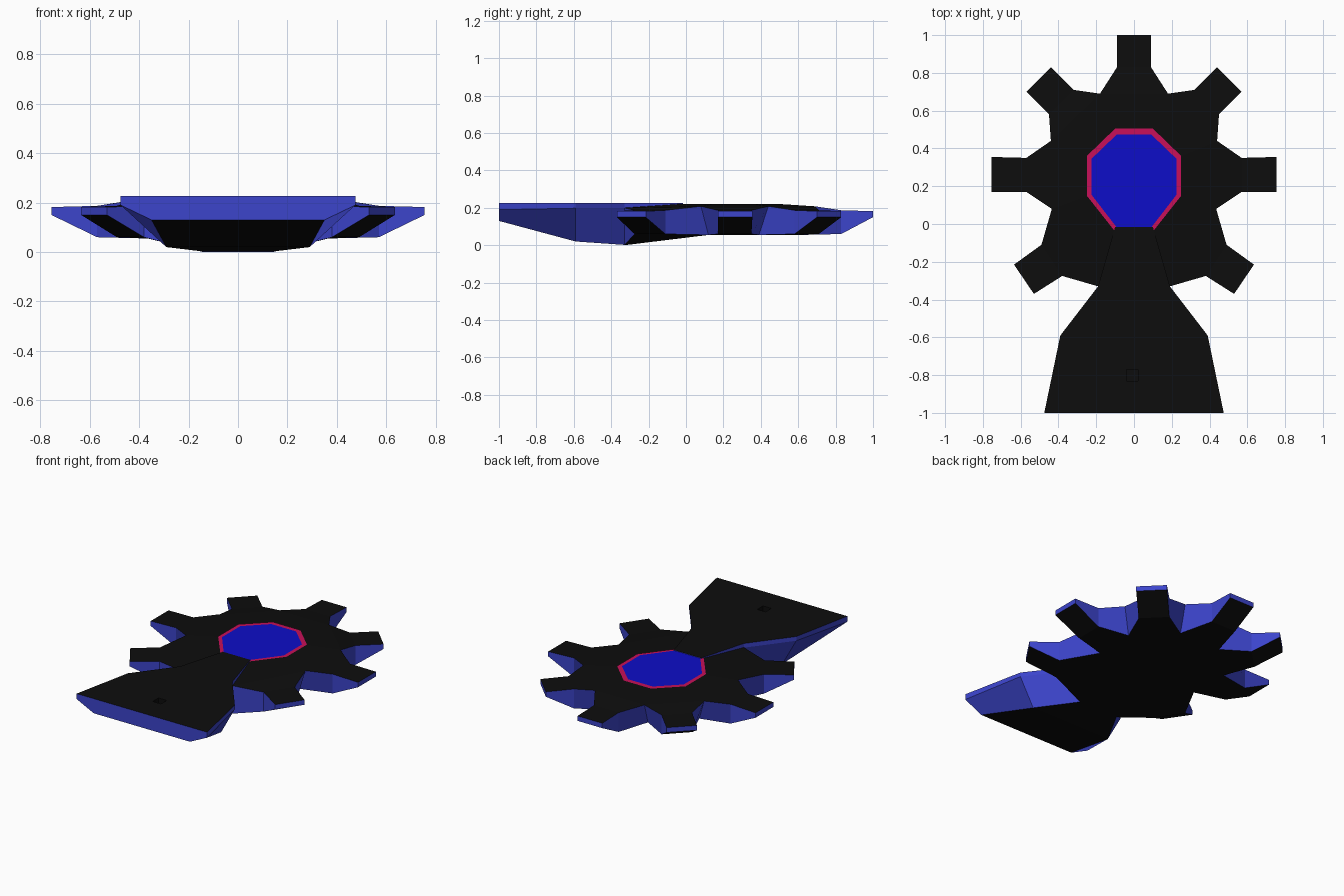
import bpy
import bmesh
from mathutils import Vector

if "Cube" in bpy.data.objects:
    bpy.data.objects.remove(bpy.data.objects["Cube"], do_unlink=True)


def material(name, rgb):
    m = bpy.data.materials.new(name)
    m.use_nodes = True
    m.diffuse_color = (*rgb, 1)
    m.node_tree.nodes["Principled BSDF"].inputs["Base Color"].default_value = (*rgb, 1)
    return m


BLACK, BLUE = 0, 1
hull_mats = [material("hull black", (0.004, 0.004, 0.004)),
             material("wall blue", (0.045, 0.058, 0.60))]
disc_mat = material("disc blue", (0.004, 0.004, 0.58))
rim_mat = material("rim crimson", (0.58, 0.005, 0.10))


def face(bm, points, mat=0):
    f = bm.faces.new([bm.verts.new(p) for p in points])
    f.material_index = mat
    return f


def finish(bm, name, mats):
    bmesh.ops.remove_doubles(bm, verts=bm.verts, dist=0.0005)
    bmesh.ops.recalc_face_normals(bm, faces=bm.faces)
    mesh = bpy.data.meshes.new(name)
    bm.to_mesh(mesh)
    bm.free()
    for m in mats:
        mesh.materials.append(m)
    ob = bpy.data.objects.new(name, mesh)
    bpy.context.collection.objects.link(ob)
    return ob


def flip(p):
    return (-p[0], *p[1:])


# Hub outline, right half, from the back to the front
deck = [(.10, .505, .22), (.25, .36, .22), (.25, .15, .22), (.10, -.04, .22)]
root_top = [(.18, .69, .208), (.44, .44, .208), (.435, .08, .208), (.19, -.33, .20)]
root_low = [(.15, .61, .055), (.37, .39, .055), (.365, .12, .055), (.14, -.33, 0)]
# Each arm: base pair then tip pair, in plan
back_arm = [(-.09, .83), (.09, .83), (-.09, 1.0), (.09, 1.0)]
side_arms = [[(.32, .71), (.45, .58), (.44, .83), (.57, .70)],
             [(.57, .35), (.57, .17), (.755, .355), (.755, .17)],
             [(.49, -.11), (.38, -.275), (.635, -.215), (.53, -.37)]]


def add_arm(bm, decks, tops, lows, plan):
    b0, b1, t0, t1 = plan
    upper = [tops, [(*b0, .187), (*b1, .187)], [(*t0, .182), (*t1, .182)]]
    lower = [lows, [(*b0, .06), (*b1, .06)], [(*t0, .15), (*t1, .15)]]
    face(bm, [decks[0], decks[1], tops[1], tops[0]])
    for i in range(2):
        for rows in (upper, lower):
            face(bm, [rows[i][0], rows[i][1], rows[i + 1][1], rows[i + 1][0]])
        for s in range(2):
            face(bm, [upper[i][s], upper[i + 1][s], lower[i + 1][s], lower[i][s]], BLUE)
    face(bm, [*upper[2], *reversed(lower[2])], BLUE)


# Hub with seven arms
bm = bmesh.new()
add_arm(bm, *[[flip(r[0]), r[0]] for r in (deck, root_top, root_low)], back_arm)
for i, plan in enumerate(side_arms):
    rows = [r[i:i + 2] for r in (deck, root_top, root_low)]
    add_arm(bm, *rows, plan)
    add_arm(bm, *[[flip(p) for p in r] for r in rows], [flip(p) for p in plan])
face(bm, deck + [flip(p) for p in reversed(deck)])
face(bm, root_low[:3] + [flip(p) for p in reversed(root_low[:3])])
face(bm, root_low[2:] + [flip(p) for p in reversed(root_low[2:])])
face(bm, [deck[3], root_top[3], flip(root_top[3]), flip(deck[3])])
face(bm, [root_top[3], root_low[3], flip(root_low[3]), flip(root_top[3])], BLUE)
finish(bm, "hub_with_arms", hull_mats)

# Ramp: sections of top edge, rim edge and bottom edge
sections = [[(.475, -1, .226), (.475, -1, .19), (.35, -1, .13)],
            [(.39, -.59, .226), (.39, -.59, .198), (.29, -.59, .02)],
            [(.19, -.33, .226), (.19, -.33, .198), (.14, -.33, .002)],
            [(.10, -.015, .226), (.10, -.015, .20), (.10, .10, .065)]]
bm = bmesh.new()
front_top = None
for a, b in zip(sections, sections[1:]):
    top = face(bm, [a[0], b[0], flip(b[0]), flip(a[0])])
    front_top = front_top or top
    face(bm, [a[2], b[2], flip(b[2]), flip(a[2])])
    for k in range(2):
        quad = [a[k], b[k], b[k + 1], a[k + 1]]
        face(bm, quad, BLUE)
        face(bm, [flip(p) for p in quad], BLUE)
for s in (sections[0], sections[-1]):
    face(bm, s + [flip(p) for p in reversed(s)], BLUE)

# Small socket in the ramp deck: blue walls, black floor
bmesh.ops.inset_individual(bm, faces=[front_top], thickness=.1)
for v in front_top.verts:
    v.co = Vector((-.01 + (.03 if v.co.x > 0 else -.03),
                   -.80 + (.03 if v.co.y > -.8 else -.03), .226))
walls = bmesh.ops.extrude_discrete_faces(bm, faces=[front_top])["faces"]
floor = walls[0]
top_loop = [v.co.copy() for v in floor.verts]
for v in floor.verts:
    v.co.z -= .045
for i, p in enumerate(top_loop):
    q = top_loop[(i + 1) % len(top_loop)]
    drop = Vector((0, 0, .045))
    face(bm, [p, q, q - drop, p - drop], BLUE)
finish(bm, "ramp", hull_mats)

# Central disc and its crimson rim, open toward the ramp
inner = [(.09, .475), (.225, .345), (.225, .155), (.09, -.02)]
outer = [p[:2] for p in deck]
Z = .2235
bm = bmesh.new()
face(bm, [(*p, Z) for p in inner + [flip(p) for p in reversed(inner)]])
finish(bm, "central_disc", [disc_mat])

bm = bmesh.new()
inside = [flip(p) for p in reversed(inner)] + inner
outside = [flip(p) for p in reversed(outer)] + outer
for i in range(len(inside) - 1):
    face(bm, [(*p, Z) for p in (inside[i], inside[i + 1], outside[i + 1], outside[i])])
finish(bm, "disc_rim", [rim_mat])

# Plates face upward
for name in ("central_disc", "disc_rim"):
    mesh = bpy.data.objects[name].data
    if mesh.polygons[0].normal.z < 0:
        mesh.flip_normals()
